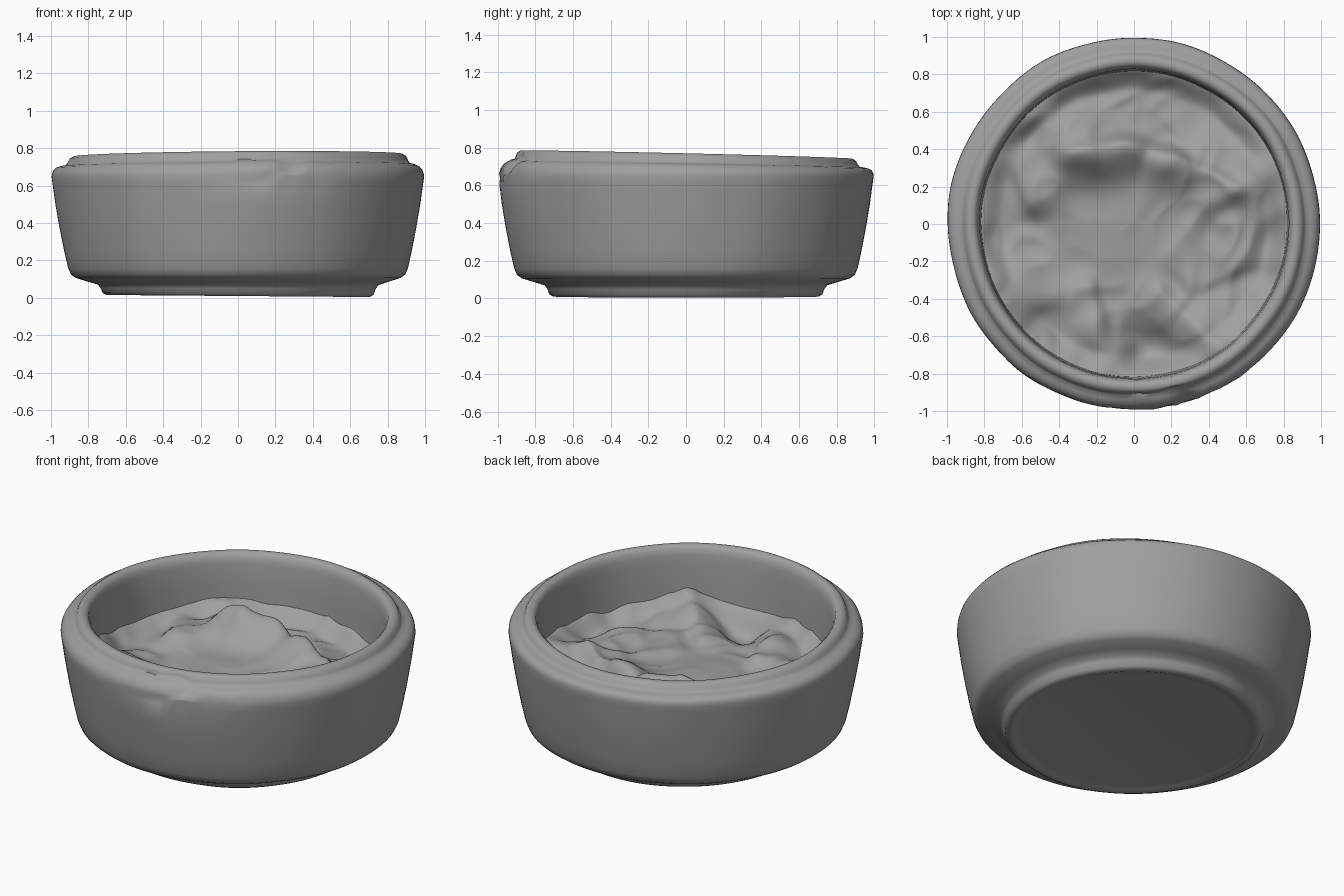
import bpy, bmesh, math
from mathutils import Vector, noise

SEGS = 150
cube = bpy.data.objects.get("Cube")
if cube:
    bpy.data.objects.remove(cube, do_unlink=True)

clay = bpy.data.materials.new("grey clay")
clay.use_nodes = True
GREY = (0.35, 0.35, 0.35, 1)
clay.diffuse_color = GREY
clay.node_tree.nodes["Principled BSDF"].inputs["Base Color"].default_value = GREY


def lathe(name, profile, shape):
    """Spin (radius, height) pairs about z; shape() bends each point; ends close on the axis."""
    bm = bmesh.new()
    rings = []
    for r, z in profile:
        count = 1 if r == 0 else SEGS
        rings.append([bm.verts.new(shape(r, z, math.tau * i / SEGS)) for i in range(count)])
    for a, b in zip(rings, rings[1:]):
        for i in range(SEGS):
            j = (i + 1) % SEGS
            quad = [a[i % len(a)], a[j % len(a)], b[j % len(b)], b[i % len(b)]]
            bm.faces.new(list(dict.fromkeys(quad)))
    bmesh.ops.recalc_face_normals(bm, faces=bm.faces)
    mesh = bpy.data.meshes.new(name)
    bm.to_mesh(mesh)
    bm.free()
    mesh.materials.append(clay)
    obj = bpy.data.objects.new(name, mesh)
    bpy.context.collection.objects.link(obj)
    bpy.ops.object.select_all(action="DESELECT")
    obj.select_set(True)
    bpy.context.view_layer.objects.active = obj
    bpy.ops.object.shade_smooth_by_angle(angle=math.radians(55))


def smooth(t):
    t = max(0, min(1, t))
    return t * t * (3 - 2 * t)


# Bowl: foot ring, flared wall, stepped lip and hollow inside
def bowl_shape(r, z, angle):
    x, y = r * math.cos(angle), r * math.sin(angle)
    # hand-made wobble, with a lip that rises toward the front
    wobble = 1 + 0.008 * noise.noise(Vector((3 * x, 3 * y, z)))
    lift = smooth((z - 0.66) / 0.08) * (0.008 * x - 0.024 * y)
    foot = (1 - smooth(z / 0.1)) * -0.008 * x
    # crumpled scar on the front of the rim
    away = (angle - math.radians(282)) / 0.32
    scar = math.exp(-away * away) * smooth((z - 0.58) / 0.07) * smooth((r - 0.88) / 0.05)
    crease = noise.noise(Vector((7 * x, 7 * y, 18 * z)))
    wobble -= 0.05 * scar * abs(crease)
    return x * wobble, y * wobble, z + lift + foot + 0.03 * scar * crease


bowl_profile = [
    (0, 0.022), (0.63, 0.022), (0.66, 0.018), (0.68, 0.01), (0.705, 0.01), (0.725, 0.022),
    (0.735, 0.05), (0.75, 0.07), (0.80, 0.085), (0.87, 0.107), (0.895, 0.125), (0.91, 0.16),
    (0.93, 0.25), (0.955, 0.38), (0.975, 0.5), (0.99, 0.61), (0.995, 0.645), (0.993, 0.665),
    (0.985, 0.685), (0.97, 0.7), (0.945, 0.71), (0.92, 0.715), (0.91, 0.73), (0.9, 0.75),
    (0.88, 0.763), (0.855, 0.762), (0.838, 0.745), (0.83, 0.715), (0.825, 0.68), (0.82, 0.55),
    (0.815, 0.4), (0.81, 0.25), (0.78, 0.19), (0, 0.18),
]
lathe("bowl", bowl_profile, bowl_shape)

# Filling: lumpy folded surface; mounds are x, y, width, height
MOUNDS = [
    (-0.3, 0.43, 0.18, 0.1), (0.64, 0.26, 0.15, 0.08), (-0.2, -0.62, 0.12, 0.08),
    (0.4, -0.55, 0.16, 0.08), (-0.6, -0.3, 0.17, 0.07), (0.25, 0.64, 0.2, -0.07),
    (0.63, 0.0, 0.14, 0.05), (-0.05, 0.1, 0.35, 0.03), (0.1, -0.66, 0.13, -0.1),
]
# Folds: start, end and height; gentle on the left of their course, steep on the right
FOLDS = [
    ((0.52, 0.2), (0.22, 0.35), 0.07), ((0.22, 0.35), (-0.05, 0.43), 0.07),
    ((-0.05, 0.43), (-0.32, 0.38), 0.08), ((0.14, 0.6), (0.5, 0.22), 0.04),
    ((0.4, 0.1), (0.22, -0.14), 0.03), ((-0.2, -0.5), (-0.24, -0.35), 0.05),
    ((0.42, -0.65), (0.15, -0.38), 0.05), ((0.4, -0.3), (0.6, -0.2), 0.04),
    ((-0.62, 0.28), (-0.55, 0.12), 0.05),
]


def fold(p, start, end, height):
    a, b = Vector(start), Vector(end)
    d = b - a
    t = max(0, min(1, (p - a).dot(d) / d.dot(d)))
    off = p - a - d * t
    across = (d.x * off.y - d.y * off.x) / (d.length * max(off.length, 0.001))
    width = 0.1 + 0.05 * across
    return height * math.exp(-(off.length / width) ** 2)


def filling_shape(r, z, angle):
    x, y = r * math.cos(angle), r * math.sin(angle)
    p = Vector((x, y))
    for mx, my, width, height in MOUNDS:
        z += height * math.exp(-((x - mx) ** 2 + (y - my) ** 2) / width ** 2)
    z += sum(fold(p, *f) for f in FOLDS)
    # coved edge, and ripples that grow toward the wall
    z += 0.08 * smooth((r - 0.7) / 0.14)
    edge = 0.25 + 0.75 * smooth((r - 0.2) / 0.35)
    warp = 0.8 * noise.noise(Vector((3 * x, 3 * y, 4)))
    z += edge * 0.04 * noise.noise(Vector((4 * x + warp, 4 * y - warp, 1.7)))
    z -= edge * 0.04 * abs(noise.noise(Vector((5 * x - warp, 5 * y + warp, 7.3))))
    return x, y, z


lathe("filling", [(0.835 * i / 60, 0.39) for i in range(61)], filling_shape)
